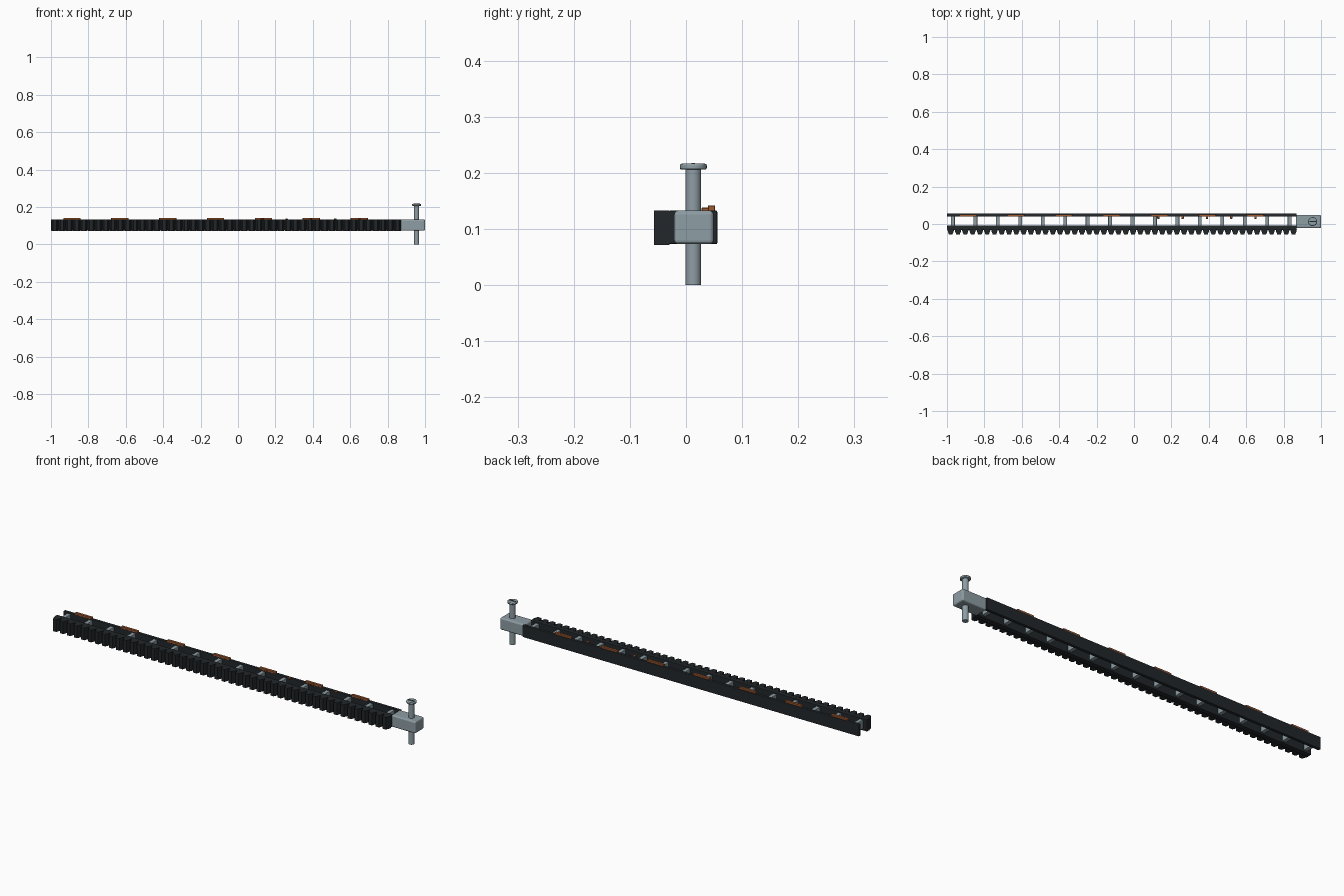
import bpy, bmesh
from mathutils import Vector

if "Cube" in bpy.data.objects:
    bpy.data.objects.remove(bpy.data.objects["Cube"])


def material(name, color):
    m = bpy.data.materials.new(name)
    m.diffuse_color = color
    m.use_nodes = True
    m.node_tree.nodes["Principled BSDF"].inputs["Base Color"].default_value = m.diffuse_color
    return m


DARK = material("dark_polymer", (0.016, 0.02, 0.023, 1))
STEEL = material("steel", (0.27, 0.34, 0.37, 1))
COPPER = material("copper", (0.35, 0.10, 0.03, 1))


def finish(obj, mat, bevel=0.0, segments=2):
    obj.data.materials.append(mat)
    if bevel:
        b = obj.modifiers.new("edge_round", "BEVEL")
        b.width, b.segments, b.limit_method = bevel, segments, "ANGLE"
    return obj


def mesh_object(name, bm):
    bmesh.ops.recalc_face_normals(bm, faces=bm.faces)
    me = bpy.data.meshes.new(name)
    bm.to_mesh(me)
    bm.free()
    obj = bpy.data.objects.new(name, me)
    bpy.context.collection.objects.link(obj)
    return obj


def box(name, x, y, z, mat, bevel=0.0, segments=2):
    bm = bmesh.new()
    bmesh.ops.create_cube(bm, size=1)
    for v in bm.verts:
        v.co = Vector(r[0] if c < 0 else r[1] for c, r in zip(v.co, (x, y, z)))
    return finish(mesh_object(name, bm), mat, bevel, segments)


def prism(name, outline, z0, z1, mat, bevel=0.0):
    bm = bmesh.new()
    face = bm.faces.new([bm.verts.new((x, y, z0)) for x, y in outline])
    top = bmesh.ops.extrude_face_region(bm, geom=[face])["geom"]
    for v in top:
        if isinstance(v, bmesh.types.BMVert):
            v.co.z = z1
    return finish(mesh_object(name, bm), mat, bevel, 1)


def cylinder(name, radius, z0, z1, mat, bevel):
    bpy.ops.mesh.primitive_cylinder_add(vertices=32, radius=radius, depth=z1 - z0,
                                        location=(PIN_X, PIN_Y, (z0 + z1) / 2))
    obj = bpy.context.object
    obj.name = name
    bpy.ops.object.shade_smooth_by_angle()
    return finish(obj, mat, bevel)


PIN_X, PIN_Y = 0.955, 0.013
Z0, Z1 = 0.073, 0.133

# Two long rails
box("back_rail", (-1, 0.87), (0.040, 0.056), (Z0, Z1), DARK, 0.003)
box("front_rail", (-1, 0.87), (-0.031, -0.008), (Z0, Z1), DARK, 0.003)

# Tapered rack teeth along the front
for i in range(48):
    x = -0.98 + i * 0.039
    prism(f"tooth_{i + 1}", [(x - 0.018, -0.029), (x - 0.016, -0.038), (x - 0.009, -0.057),
                             (x + 0.009, -0.057), (x + 0.016, -0.038), (x + 0.018, -0.029)],
          Z0 - 0.001, Z1, DARK)

# Cross ribs joining the rails
for i in range(16):
    x = -0.968 + i * 0.12
    box(f"cross_rib_{i + 1}", (x - 0.010, x + 0.010), (-0.010, 0.042),
        (0.082, 0.127), STEEL, 0.002)

# Copper strips on the back rail
for i in range(7):
    x = -0.888 + i * 0.256
    box(f"copper_strip_{i + 1}", (x - 0.046, x + 0.046), (0.039, 0.052),
        (Z1 - 0.001, 0.142), COPPER, 0.001, 1)

# Small contact tabs
for i in range(5):
    x = 0.13 + i * 0.13
    box(f"contact_tab_{i + 1}", (x - 0.006, x + 0.006), (0.028, 0.044),
        (0.132, 0.138), COPPER, 0.001, 1)

# End block with its vertical pin
box("end_block", (0.865, 1.0), (-0.021, 0.049), (Z0, Z1), STEEL, 0.007, 3)
cylinder("pin_shaft", 0.014, 0.0, 0.207, STEEL, 0.001)
cylinder("pin_head", 0.024, 0.206, 0.2165, STEEL, 0.003)
box("pin_slot", (PIN_X - 0.017, PIN_X + 0.017), (PIN_Y - 0.003, PIN_Y + 0.003),
    (0.214, 0.218), DARK)
